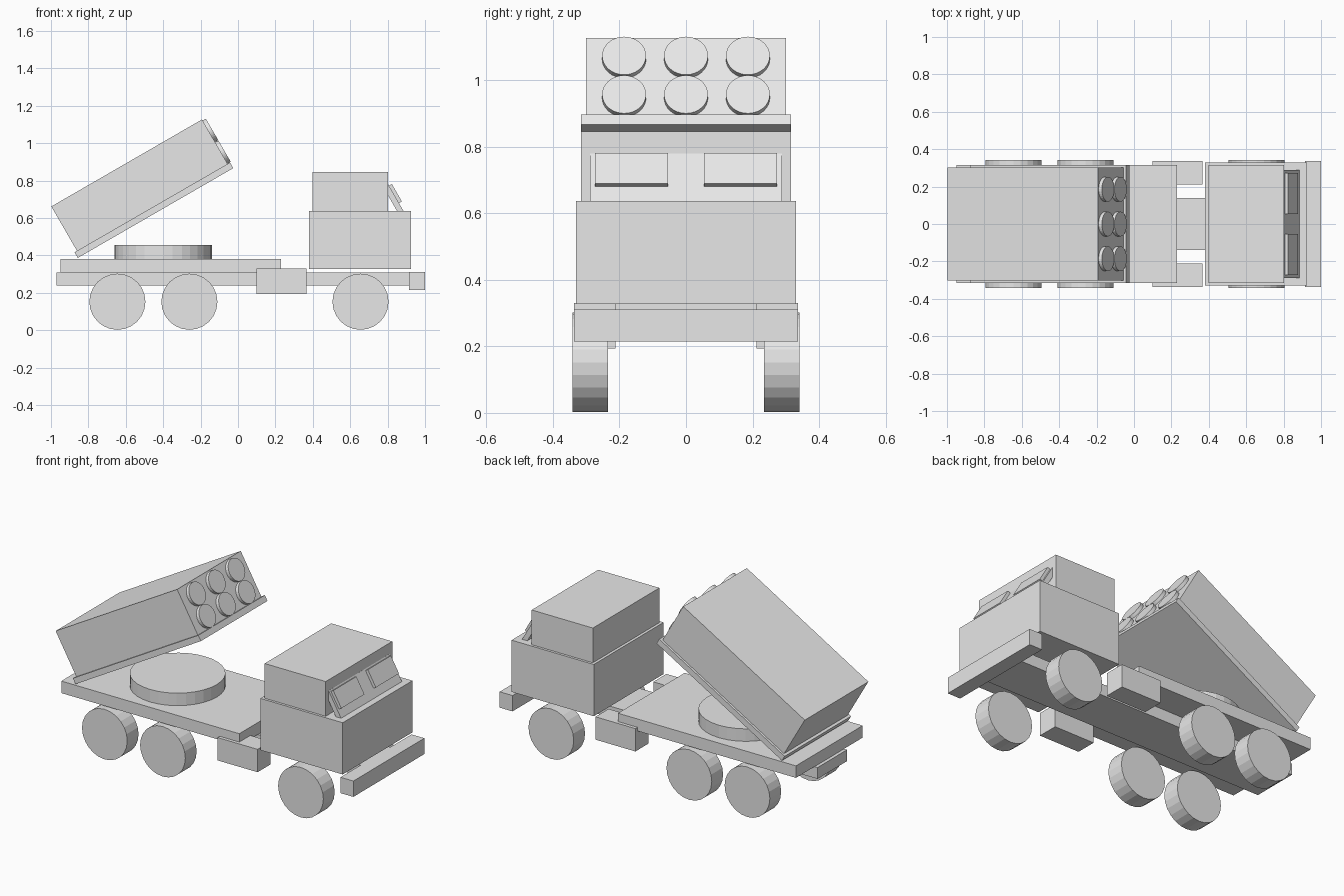
import bpy
from math import radians
from mathutils import Matrix, Vector

cube = bpy.data.objects.get("Cube")
if cube:
    bpy.data.objects.remove(cube, do_unlink=True)

grey = bpy.data.materials.new("light_grey")
grey.use_nodes = True
grey.diffuse_color = (0.8, 0.8, 0.8, 1)
grey.node_tree.nodes["Principled BSDF"].inputs["Base Color"].default_value = (0.8, 0.8, 0.8, 1)


def finish(name, frame):
    ob = bpy.context.object
    ob.name = name
    ob.data.materials.append(grey)
    ob.data.transform(frame)
    return ob


def box(name, x, y, z, frame=Matrix()):
    """Box between the (min, max) pairs, placed in a local frame."""
    bpy.ops.mesh.primitive_cube_add(size=1)
    spans = (x, y, z)
    centre = Vector([(a + b) / 2 for a, b in spans])
    size = [b - a for a, b in spans]
    return finish(name, frame @ Matrix.Translation(centre) @ Matrix.Diagonal((*size, 1)))


def cylinder(name, radius, depth, centre, axis, sides, frame=Matrix()):
    """Flat-sided cylinder along the axis 'X', 'Y' or 'Z'."""
    bpy.ops.mesh.primitive_cylinder_add(vertices=sides, radius=radius, depth=depth)
    turn = {"X": Matrix.Rotation(radians(90), 4, "Y"),
            "Y": Matrix.Rotation(radians(90), 4, "X"),
            "Z": Matrix()}[axis]
    return finish(name, frame @ Matrix.Translation(centre) @ turn)


def tilted(x, z, degrees):
    return Matrix.Translation((x, 0, z)) @ Matrix.Rotation(radians(-degrees), 4, "Y")


# Chassis, deck and bumper
box("chassis", (-0.97, 0.92), (-0.14, 0.14), (0.24, 0.308))
box("deck", (-0.95, 0.23), (-0.316, 0.316), (0.308, 0.38))
box("bumper", (0.915, 1.0), (-0.336, 0.336), (0.215, 0.31))
cylinder("turntable", 0.26, 0.075, (-0.4, 0, 0.4175), "Z", 32)

# Cab
box("cab_lower", (0.38, 0.925), (-0.33, 0.33), (0.327, 0.637))
box("cab_upper", (0.397, 0.802), (-0.315, 0.315), (0.637, 0.845))

# Sloping windscreen: local x points out of the glass, z runs up the slope
screen = tilted(0.885, 0.637, 30)
box("windscreen", (-0.03, 0), (-0.288, 0.288), (0, 0.165), screen)

# Parts on both sides
for side, s in (("left", 1), ("right", -1)):
    def span(a, b):
        return tuple(sorted((s * a, s * b)))
    box(f"{side}_window", (0, 0.018), span(0.054, 0.273), (0.049, 0.156), screen)
    box(f"{side}_tank", (0.1, 0.365), span(0.212, 0.336), (0.193, 0.33))
    for place, x in (("rear", -0.645), ("middle", -0.26), ("front", 0.655)):
        cylinder(f"{side}_{place}_wheel", 0.15, 0.107, (x, s * 0.288, 0.152), "Y", 24)

# Raised launcher on its tray, with six tube caps on the end
launcher = tilted(-0.861, 0.424, 30)
box("launcher_box", (0, 0.93), (-0.301, 0.301), (0, 0.274), launcher)
box("launcher_tray", (-0.015, 0.945), (-0.315, 0.315), (-0.035, 0), launcher)
for row, z in (("lower", 0.067), ("upper", 0.201)):
    for column, y in (("right", -0.186), ("middle", 0), ("left", 0.186)):
        cylinder(f"{row}_{column}_tube", 0.066, 0.04, (0.93, y, z), "X", 32, launcher)
